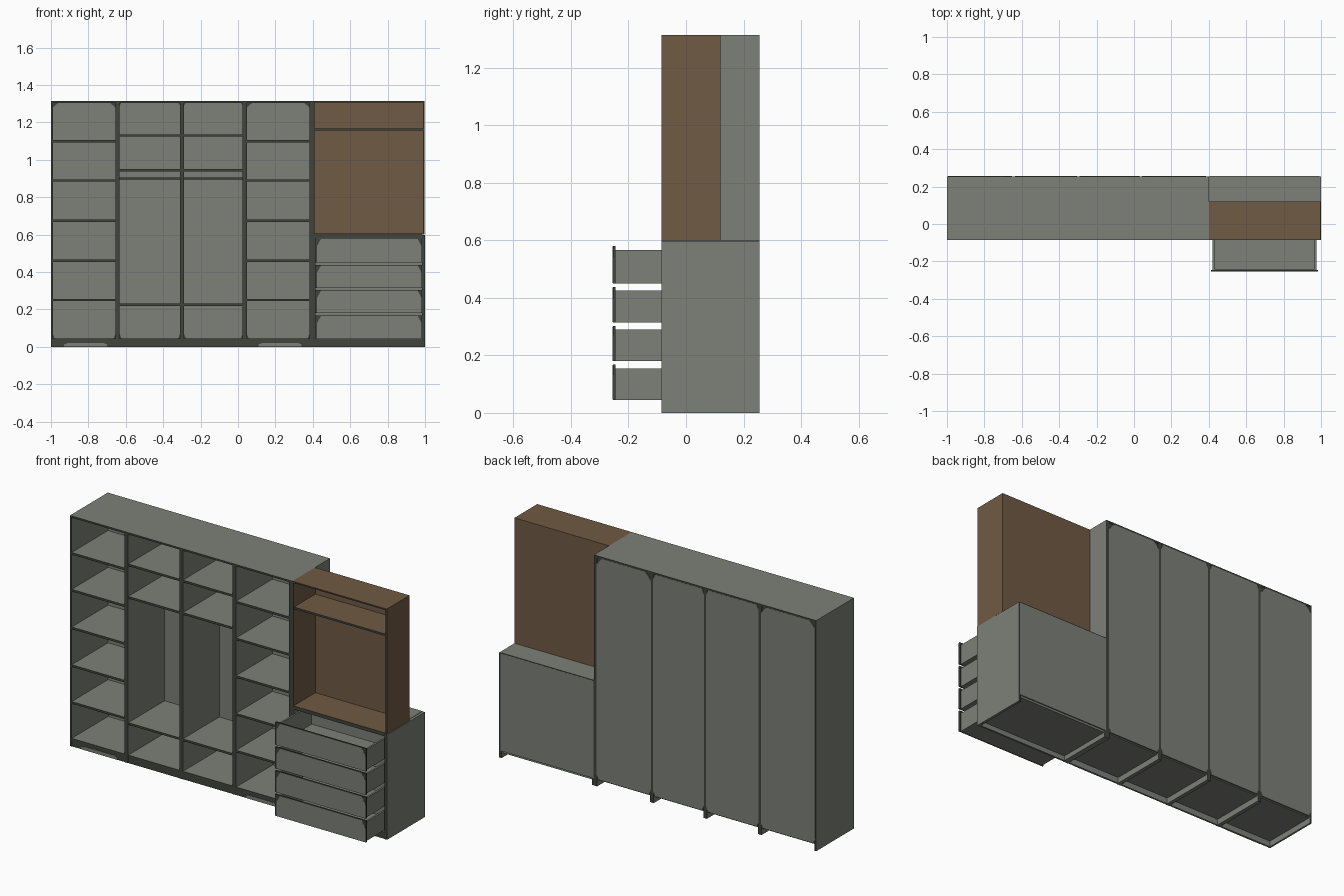
import bpy, bmesh

if "Cube" in bpy.data.objects:
    bpy.data.objects.remove(bpy.data.objects["Cube"])

def material(name, r, g, b):
    m = bpy.data.materials.new(name)
    m.diffuse_color = (r, g, b, 1)
    m.use_nodes = True
    m.node_tree.nodes["Principled BSDF"].inputs["Base Color"].default_value = m.diffuse_color
    return m

GREY = material("warm grey board", 0.205, 0.218, 0.188)
DARK = material("dark edging", 0.052, 0.056, 0.045)
BROWN = material("brown board", 0.162, 0.103, 0.056)

def finish(name, bm, mats):
    bmesh.ops.recalc_face_normals(bm, faces=bm.faces)
    me = bpy.data.meshes.new(name)
    bm.to_mesh(me)
    bm.free()
    for m in mats:
        me.materials.append(m)
    ob = bpy.data.objects.new(name, me)
    bpy.context.collection.objects.link(ob)
    return ob

def board(name, x, y, z, mat=GREY, edge="y"):
    """Box between (min, max) pairs; faces along the edge axes get dark edging."""
    bm = bmesh.new()
    bmesh.ops.create_cube(bm, size=1)
    for v in bm.verts:
        v.co = [(p[0] + p[1]) / 2 + c * (p[1] - p[0]) for c, p in zip(v.co, (x, y, z))]
    bm.normal_update()
    for f in bm.faces:
        n = f.normal
        if ("y" in edge and abs(n.y) > .5) or ("f" in edge and n.y < -.5) \
                or ("x" in edge and abs(n.x) > .5) or ("z" in edge and abs(n.z) > .5):
            f.material_index = 1
    return finish(name, bm, [mat, DARK])

def plate(name, x, z, y, top, bottom, mat=GREY):
    """Thin upright plate with cut corners (dx, dz) at the top and bottom."""
    (x0, x1), (z0, z1) = x, z
    (tx, tz), (bx, bz) = top, bottom
    pts = [(x0 + bx, z0), (x1 - bx, z0), (x1, z0 + bz), (x1, z1 - tz),
           (x1 - tx, z1), (x0 + tx, z1), (x0, z1 - tz), (x0, z0 + bz)]
    bm = bmesh.new()
    f = bm.faces.new([bm.verts.new((a, y[0], b)) for a, b in pts])
    r = bmesh.ops.extrude_face_region(bm, geom=[f])
    for v in r["geom"]:
        if isinstance(v, bmesh.types.BMVert):
            v.co.y = y[1]
    bmesh.ops.remove_doubles(bm, verts=bm.verts, dist=1e-5)
    return finish(name, bm, [mat])

F, B, H, BASE = -0.085, 0.255, 1.315, 0.04

# Tall wardrobe carcass
walls = [(-1, -0.99), (-0.655, -0.633), (-0.31, -0.288), (0.025, 0.047), (0.382, 0.402)]
for i, w in enumerate(walls):
    board(f"upright_{i}", w, (F, B), (0, H - 0.01))
board("wardrobe_top", (-1, 0.402), (F, B), (H - 0.01, H))
board("wardrobe_plinth", (-1, 0.402), (F + 0.002, F + 0.012), (0, BASE), edge="f")
board("wardrobe_back_core", (-0.995, 0.395), (B - 0.008, B - 0.004), (BASE, H - 0.01))
for x in ((-0.93, -0.7), (0.11, 0.34)):
    plate("plinth_panel", x, (0.001, 0.021), (F - 0.001, F + 0.004), (0.02, 0.008), (0, 0))

# Bays: back panels, shelves and hanging rails
for i in range(4):
    x = (walls[i][1], walls[i + 1][0])
    outer = i in (0, 3)
    cut = (0.035, 0.04) if outer else (0.012, 0.03)
    plate(f"back_outside_{i}", (x[0] - 0.004, x[1] + 0.004), (BASE, H - 0.01),
          (B - 0.005, B + 0.0005), cut, (0.012, 0.03))
    plate(f"back_inside_{i}", x, (BASE, H - 0.01), (B - 0.012, B - 0.006),
          (0.03, 0.025) if outer else (0.01, 0.015), (0.012, 0.03))
    levels = [0.25, 0.46, 0.675, 0.89, 1.1] if outer else [0.225, 0.945, 1.13]
    for z in [BASE] + levels:
        board(f"shelf_{i}", x, (F + 0.001, B - 0.008), (z - 0.006, z + 0.006), edge="f")
    if not outer:
        bpy.ops.mesh.primitive_cylinder_add(vertices=12, radius=0.006, depth=x[1] - x[0],
            location=(sum(x) / 2, 0.085, 0.9), rotation=(0, 1.5708, 0))
        rail = bpy.context.object
        rail.name = f"hanging_rail_{i}"
        rail.data.materials.append(DARK)
        bpy.ops.object.shade_smooth_by_angle()

# Low drawer cabinet
L, R, T = 0.402, 1.0, 0.6
board("cabinet_left_side", (L, 0.414), (F, B), (0, T - 0.014))
board("cabinet_right_side", (0.985, R), (F, B), (0, T - 0.002))
board("cabinet_top", (L, 0.985), (F, B), (T - 0.014, T))
board("cabinet_base", (0.414, 0.985), (F, B - 0.006), (0.028, BASE), edge="f")
board("cabinet_plinth", (0.414, 0.985), (F + 0.002, F + 0.012), (0, BASE), edge="f")
board("cabinet_back", (0.405, 0.992), (B - 0.008, B + 0.0005), (BASE, T - 0.004), edge="")

# Four open drawers with panelled fronts
D = -0.255
drawers = [(0.045, 0.168), (0.18, 0.303), (0.315, 0.438), (0.45, 0.58)]
for i, (z0, z1) in enumerate(drawers):
    board(f"drawer_front_{i}", (0.412, 0.985), (D + 0.001, D + 0.01), (z0, z1), edge="xz")
    bpy.context.collection.objects[-1].data.materials[0] = DARK
    plate(f"drawer_panel_{i}", (0.422, 0.982), (z0 + 0.001, z1 - 0.002), (D, D + 0.003),
          (0.022, 0.04), (0, 0))
    zs = (z0, z1 - 0.013)
    yb = 0.06
    for x in ((0.42, 0.43), (0.966, 0.976)):
        board(f"drawer_side_{i}", x, (D + 0.01, yb), zs, edge="")
    board(f"drawer_rear_{i}", (0.43, 0.966), (yb - 0.01, yb), zs, edge="")
    board(f"drawer_inner_front_{i}", (0.43, 0.966), (D + 0.01, D + 0.014), zs, edge="")
    board(f"drawer_floor_{i}", (0.43, 0.966), (D + 0.012, yb - 0.01), (z0, z0 + 0.006), edge="")

# Brown open cabinet on top of the drawers
Y = 0.12
board("brown_left_side", (L, 0.41), (F, Y), (T, H), BROWN, "f")
board("brown_right_side", (0.99, 0.998), (F, Y), (T, H), BROWN, "f")
board("brown_top", (0.41, 0.99), (F, Y), (H - 0.008, H), BROWN, "f")
board("brown_floor", (0.41, 0.99), (F, Y), (T, T + 0.006), BROWN, "f")
board("brown_back", (0.41, 0.99), (Y - 0.008, Y), (T + 0.006, H - 0.008), BROWN, "")
board("brown_shelf", (0.41, 0.99), (F + 0.004, Y - 0.008), (1.157, 1.168), BROWN, "f")
